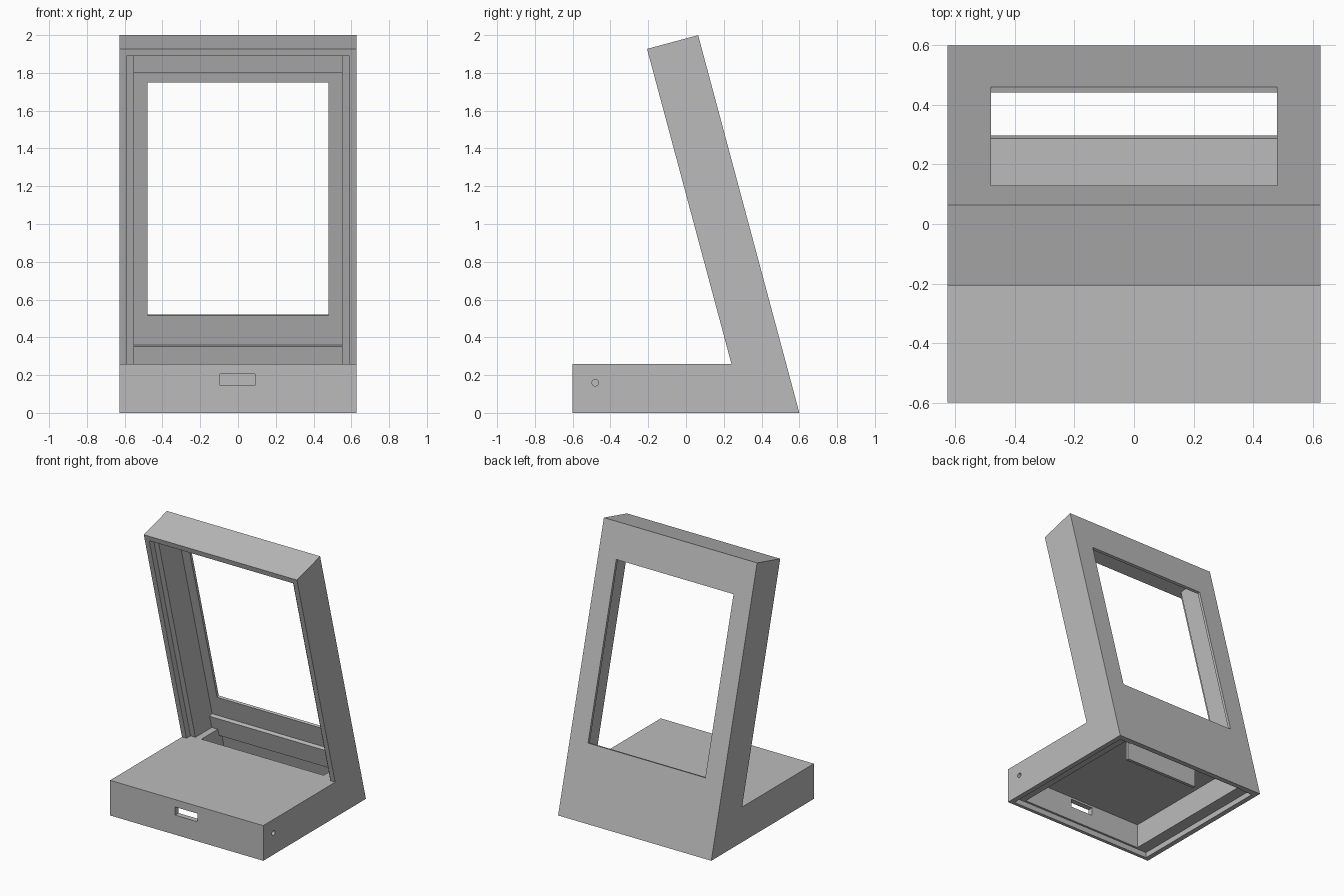
import bpy
import bmesh
import math
from mathutils import Matrix

cube = bpy.data.objects.get("Cube")
if cube:
    bpy.data.objects.remove(cube, do_unlink=True)

gray = bpy.data.materials.new("plain gray")
gray.use_nodes = True
COLOR = (0.5, 0.5, 0.5, 1)
gray.diffuse_color = COLOR
gray.node_tree.nodes["Principled BSDF"].inputs["Base Color"].default_value = COLOR

TILT = math.radians(15)
S, C = math.sin(TILT), math.cos(TILT)


def lean(u, d):
    """Point at distance u up the sloping back and depth d in from it."""
    return (0.6 - S * u - C * d, C * u - S * d)


def level(z, d):
    """Point at height z and depth d in from the sloping back."""
    return lean((z + S * d) / C, d)


def finish(name, bm):
    bmesh.ops.recalc_face_normals(bm, faces=bm.faces)
    mesh = bpy.data.meshes.new(name)
    bm.to_mesh(mesh)
    bm.free()
    obj = bpy.data.objects.new(name, mesh)
    mesh.materials.append(gray)
    bpy.context.scene.collection.objects.link(obj)
    return obj


def prism(name, profile, x0, x1):
    """Side profile of (y, z) points stretched from x0 to x1."""
    bm = bmesh.new()
    face = bm.faces.new([bm.verts.new((x0, y, z)) for y, z in profile])
    out = bmesh.ops.extrude_face_region(bm, geom=[face])
    moved = [v for v in out["geom"] if isinstance(v, bmesh.types.BMVert)]
    bmesh.ops.translate(bm, vec=(x1 - x0, 0, 0), verts=moved)
    return finish(name, bm)


def box_profile(y0, y1, z0, z1):
    return [(y0, z0), (y1, z0), (y1, z1), (y0, z1)]


def lean_profile(u0, u1, d0, d1):
    return [lean(u0, d0), lean(u1, d0), lean(u1, d1), lean(u0, d1)]


def cut(body, cutter):
    mod = body.modifiers.new(cutter.name, 'BOOLEAN')
    mod.operation = 'DIFFERENCE'
    mod.solver = 'EXACT'
    mod.object = cutter
    cutter.hide_render = True
    cutter.hide_viewport = True
    cutter.display_type = 'WIRE'


# One-piece stand: flat base and leaning frame
W = 0.627
THICK = 0.28
TOP = 0.26
body = prism("stand_body", [(-0.6, 0), (0.6, 0), lean(2.07, 0), lean(2.07, THICK),
                            level(TOP, THICK), (-0.6, TOP)], -W, W)

# Shallow front recess, then the deep frame cavity and the window
STEP = 0.235
WALL = 0.02
cutters = [
    prism("front_recess_cutter", [lean(2.03, 0.31), lean(2.03, STEP),
                                  level(TOP, STEP), level(TOP, 0.31)], -0.59, 0.59),
    prism("frame_cavity_cutter", [lean(2.0301, 0.25), lean(2.0301, WALL),
                                  level(TOP, WALL), level(TOP, STEP),
                                  level(0.262, 0.25)], -0.55, 0.55),
    prism("window_cutter", lean_profile(0.54, 1.816, -0.1, 0.1), -0.48, 0.48),
    # Hollow base, open below and joined to the frame cavity
    prism("base_cavity_cutter", [(-0.56, -0.1), (-0.56, 0.22), level(0.22, STEP),
                                 level(0.28, STEP - 0.0005), level(0.28, 0.0205),
                                 level(0.04, 0.0205), (0.545, -0.1)], -0.5, 0.5),
    prism("bottom_recess_cutter", box_profile(-0.575, 0.555, -0.05, 0.04), -0.59, 0.59),
    prism("front_slot_cutter", box_profile(-0.7, -0.5, 0.145, 0.205), -0.095, 0.09),
]

# Round hole through the left side wall
bm = bmesh.new()
bmesh.ops.create_cone(bm, cap_ends=True, segments=24, radius1=0.018, radius2=0.018,
                      depth=0.3, matrix=Matrix.Translation((0.6, -0.48, 0.16))
                      @ Matrix.Rotation(math.pi / 2, 4, 'Y'))
cutters.append(finish("side_hole_cutter", bm))

for cutter in cutters:
    cut(body, cutter)

# Bars across the inside of the back wall
prism("lower_ledge", lean_profile(0.23, 0.378, 0.015, 0.05), -0.55, 0.55)
prism("upper_ledge", lean_profile(1.877, 2.035, 0.015, 0.05), -0.55, 0.55)

# Rib hanging under the rear of the base top
prism("base_rib", box_profile(0.272, 0.295, 0.07, 0.225), -0.3, 0.3)
